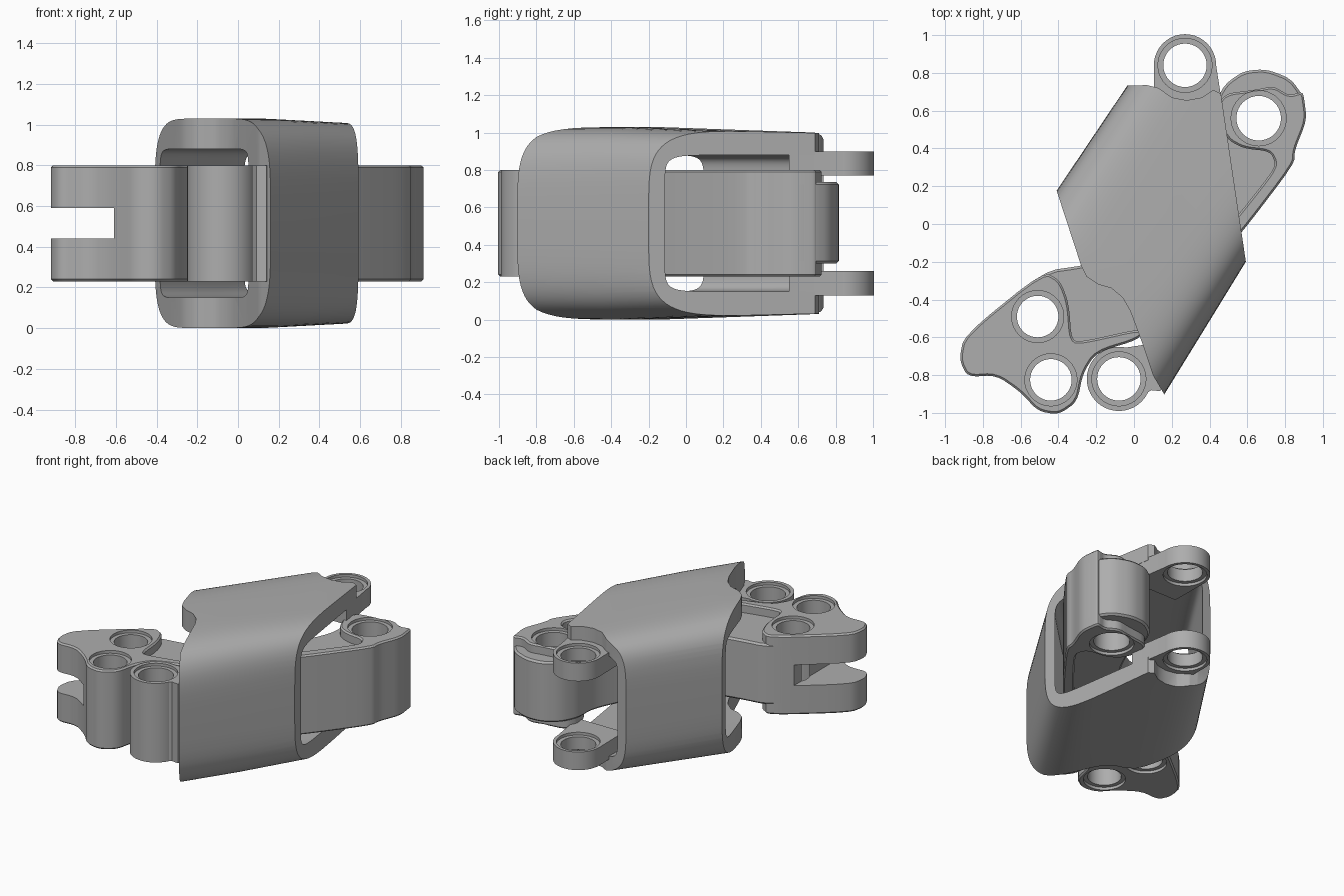
import bpy
import bmesh
from math import cos, sin, pi, radians, copysign
from mathutils import Vector

if "Cube" in bpy.data.objects:
    bpy.data.objects.remove(bpy.data.objects["Cube"])

MID = 0.515                          # the model is mirrored about this height
AXIS = Vector((0.53, 0.85, 0))       # direction in which the sleeve runs
SIDE = Vector((0.85, -0.53, 0))      # across the sleeve

grey = bpy.data.materials.new("grey")
grey.use_nodes = True
colour = (0.42, 0.42, 0.42, 1)
grey.diffuse_color = colour
grey.node_tree.nodes["Principled BSDF"].inputs["Base Color"].default_value = colour


def loft(name, rings):
    """Closed solid through a list of rings with equal point counts."""
    bm = bmesh.new()
    loops = [[bm.verts.new(point) for point in ring] for ring in rings]
    count = len(loops[0])
    for low, high in zip(loops, loops[1:]):
        for i in range(count):
            j = (i + 1) % count
            bm.faces.new((low[i], low[j], high[j], high[i]))
    bm.faces.new(loops[0][::-1])
    bm.faces.new(loops[-1])
    bmesh.ops.recalc_face_normals(bm, faces=bm.faces)
    mesh = bpy.data.meshes.new(name)
    bm.to_mesh(mesh)
    bm.free()
    mesh.materials.append(grey)
    obj = bpy.data.objects.new(name, mesh)
    bpy.context.collection.objects.link(obj)
    return obj


def prism(name, outline, bottom, top):
    return loft(name, [[(x, y, z) for x, y in outline] for z in (bottom, top)])


def circle(centre, radius, count=40):
    return [(centre[0] + radius * cos(2 * pi * i / count),
             centre[1] + radius * sin(2 * pi * i / count)) for i in range(count)]


def soften(outline, steps=2):
    """Round an outline by cutting its corners."""
    for _ in range(steps):
        softer = []
        for a, b in zip(outline, outline[1:] + outline[:1]):
            a, b = Vector(a), Vector(b)
            softer += [tuple(a.lerp(b, 0.2)), tuple(a.lerp(b, 0.8))]
        outline = softer
    return outline


def section(along, left, right, half_height, power, count=72):
    """Rounded box section across the sleeve."""
    centre, half = (left + right) / 2, (right - left) / 2
    ring = []
    for i in range(count):
        angle = 2 * pi * (i + 0.5) / count
        c, s = cos(angle), sin(angle)
        across = centre + half * copysign(abs(c) ** (2 / power), c)
        height = MID + half_height * copysign(abs(s) ** (2 / power), s)
        point = AXIS * along + SIDE * across
        ring.append((point.x, point.y, height))
    return ring


def apply(obj, modifier):
    bpy.context.view_layer.objects.active = obj
    bpy.ops.object.modifier_apply(modifier=modifier.name)


def boolean(obj, cutter, operation="DIFFERENCE"):
    modifier = obj.modifiers.new("cut", "BOOLEAN")
    modifier.operation = operation
    modifier.solver = "EXACT"
    modifier.object = cutter
    apply(obj, modifier)
    bpy.data.objects.remove(cutter)


def chamfer(obj, width=0.013):
    modifier = obj.modifiers.new("edge", "BEVEL")
    modifier.width = width
    modifier.segments = 1
    modifier.limit_method = "ANGLE"
    modifier.angle_limit = radians(60)
    apply(obj, modifier)


def bore(obj, centre, radius, bottom, top):
    """Through hole with a shallow counterbore at each end."""
    wide, step, over = radius + 0.028, 0.02, 0.03
    profile = [(wide, bottom - over), (wide, bottom + step), (radius, bottom + step),
               (radius, top - step), (wide, top - step), (wide, top + over)]
    boolean(obj, loft("bore", [[(x, y, z) for x, y in circle(centre, r)]
                               for r, z in profile]))


def smooth(*objects):
    bpy.ops.object.select_all(action="DESELECT")
    for obj in objects:
        obj.select_set(True)
    bpy.context.view_layer.objects.active = objects[0]
    bpy.ops.object.shade_smooth_by_angle(angle=radians(30))


# Sleeve: lofted tube, hollowed, with both ends trimmed to an outline
sleeve = loft("sleeve", [section(-1.1, -0.45, 0.615, 0.512, 4.2),
                         section(-0.2, -0.445, 0.61, 0.515, 4.6),
                         section(1.1, -0.4, 0.6, 0.475, 6)])
cavity = loft("cavity", [section(-1.3, -0.38, 0.39, 0.365, 12),
                         section(-0.45, -0.38, 0.39, 0.365, 12),
                         section(0.2, -0.37, 0.55, 0.365, 12),
                         section(1.3, -0.35, 0.55, 0.365, 12)])
boolean(sleeve, cavity)
trim = [(-0.44, 0.27), (-0.28, -0.22), (-0.25, -0.28), (-0.19, -0.32), (-0.12, -0.34),
        (-0.06, -0.39), (-0.02, -0.46), (0.04, -0.62), (0.1, -0.8), (0.2, -0.97),
        (0.7, -0.6), (0.61, -0.32), (0.46, 0.69), (0.42, 0.71), (0.36, 0.67),
        (0.28, 0.655), (0.2, 0.67), (0.13, 0.72), (0.07, 0.735), (-0.2, 0.73)]
boolean(sleeve, prism("trim", trim, -0.2, 1.2), "INTERSECT")

# Paired rear lugs on the sleeve
lug_centre = (0.27, 0.84)
neck = [(0.105, 0.84), (0.11, 0.55), (0.48, 0.55), (0.43, 0.87), (0.27, 0.84)]
lugs = []
for label, bottom, top in (("upper", 0.77, 0.9), ("lower", 0.13, 0.26)):
    lug = prism(label + "_rear_lug", circle(lug_centre, 0.165), bottom, top)
    boolean(lug, prism("neck", neck, bottom, top), "UNION")
    bore(lug, lug_centre, 0.115, bottom, top)
    lugs.append(lug)

# Front barrel joined to the sleeve tip
LOW, HIGH = 0.23, 0.8
barrel_centre = (-0.08, -0.82)
barrel = prism("front_barrel", circle(barrel_centre, 0.17), LOW, HIGH)
bracket = [(-0.08, -0.66), (0.05, -0.64), (0.15, -0.85), (0.14, -0.885), (0.09, -0.88),
           (0.02, -0.93), (-0.08, -0.82)]
boolean(barrel, prism("bracket", bracket, LOW, HIGH), "UNION")
bore(barrel, barrel_centre, 0.115, LOW, HIGH)

# Link through the sleeve: a thinner core carrying raised pads at both ends
front_edge = [(-0.48, -0.25), (-0.9, -0.59), (-0.925, -0.72), (-0.88, -0.81),
              (-0.73, -0.8), (-0.6, -0.89), (-0.51, -0.99), (-0.4, -1.01),
              (-0.3, -0.94), (-0.27, -0.79), (-0.2, -0.68)]
arm_edge = [(0.03, -0.61), (0.3, -0.35), (0.56, -0.06)]
rear_edge = [(0.85, 0.32), (0.85, 0.39), (0.915, 0.55), (0.9, 0.67)]
rear_round = [(0.83, 0.77), (0.7, 0.82), (0.58, 0.81), (0.48, 0.74), (0.42, 0.62)]
inner_edge = [(0.42, 0.45), (0.3, 0.2), (-0.05, -0.17), (-0.27, -0.22)]
front_step = [(0.05, -0.55), (-0.26, -0.62), (-0.33, -0.62), (-0.345, -0.42),
              (-0.39, -0.3)]
rear_step = [(0.89, 0.7), (0.82, 0.68), (0.74, 0.73), (0.64, 0.71), (0.48, 0.69),
             (0.43, 0.6), (0.49, 0.45), (0.58, 0.4), (0.72, 0.385), (0.75, 0.32),
             (0.72, 0.26), (0.53, 0.02), (0.27, -0.28)]

core = prism("link_core", soften(front_edge + arm_edge + rear_edge + rear_round
                                 + inner_edge), 0.3, 0.735)
front_pad = prism("link_front_pad", soften(front_edge + arm_edge[:1] + front_step),
                  LOW, HIGH)
rear_pad = prism("link_rear_pad", soften(arm_edge[1:] + rear_edge + rear_step),
                 LOW, HIGH)
for part in (core, front_pad, rear_pad):
    chamfer(part)
    for centre, radius in (((-0.51, -0.49), 0.11), ((-0.44, -0.825), 0.11),
                           ((0.66, 0.56), 0.118)):
        bore(part, centre, radius, LOW, HIGH)

# Fork slot in the front end of the link
slot = [(-1.2, -1.2), (-0.61, -1.2), (-0.61, 0), (-1.2, 0)]
for part in (core, front_pad):
    boolean(part, prism("slot", slot, 0.44, 0.59))

smooth(sleeve, barrel, core, front_pad, rear_pad, *lugs)
